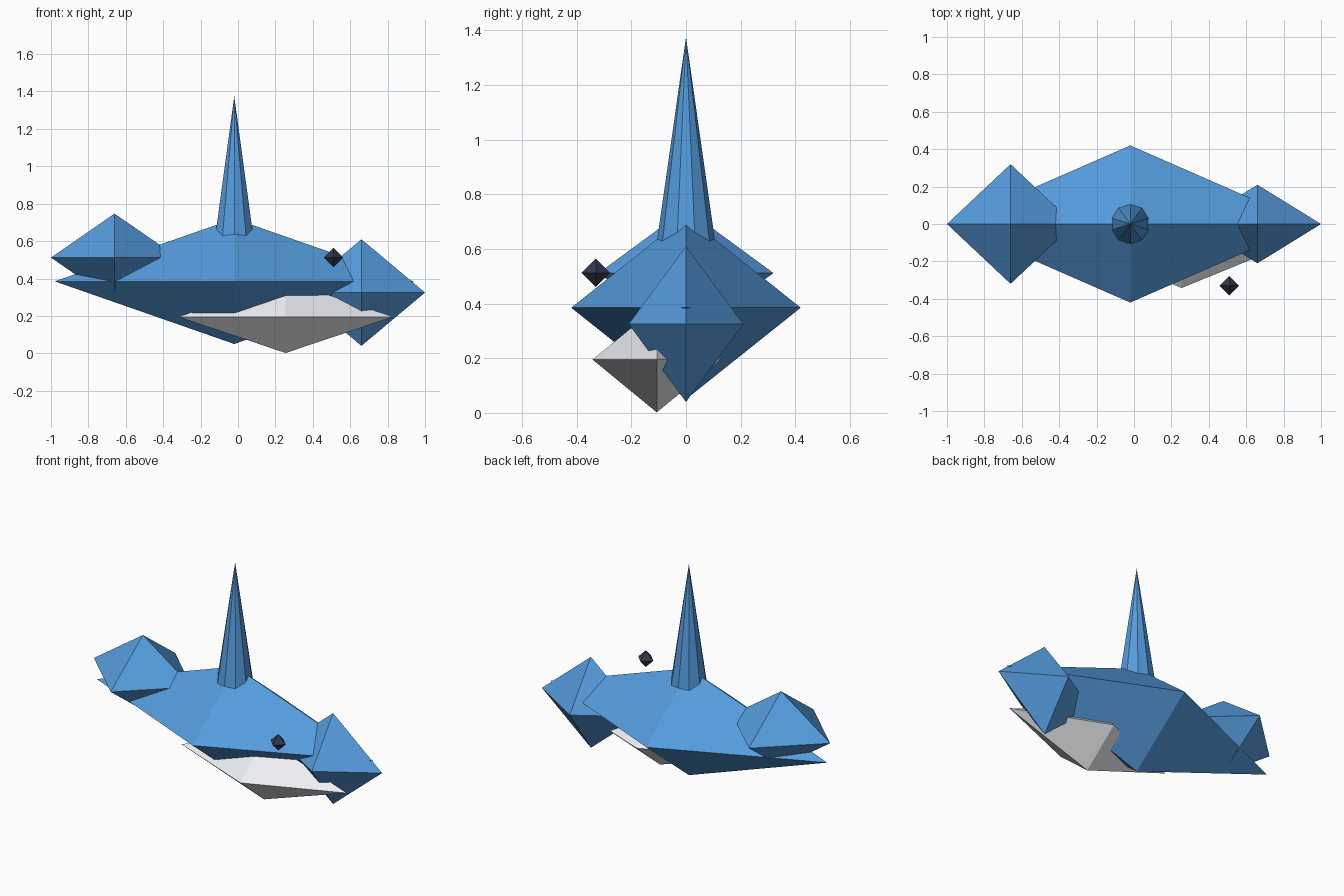
import bpy
import bmesh
from mathutils import Matrix

if "Cube" in bpy.data.objects:
    bpy.data.objects.remove(bpy.data.objects["Cube"])


def material(name, rgb):
    mat = bpy.data.materials.new(name)
    mat.diffuse_color = (*rgb, 1)
    mat.use_nodes = True
    mat.node_tree.nodes["Principled BSDF"].inputs["Base Color"].default_value = mat.diffuse_color
    return mat


def finish(name, bm, mat):
    mesh = bpy.data.meshes.new(name)
    bm.to_mesh(mesh)
    bm.free()
    mesh.materials.append(mat)
    obj = bpy.data.objects.new(name, mesh)
    bpy.context.collection.objects.link(obj)


def octahedron(name, centre, radii, mat):
    """Two four-sided pyramids joined at the waist."""
    bm = bmesh.new()
    place = Matrix.Translation(centre) @ Matrix.Diagonal((*radii, 1))
    bmesh.ops.create_uvsphere(bm, u_segments=4, v_segments=2, radius=1, matrix=place)
    finish(name, bm, mat)


blue = material("blue", (0.09, 0.33, 0.72))
white = material("white", (0.85, 0.87, 0.9))
dark = material("dark", (0.03, 0.04, 0.08))

# Body, head and tail
octahedron("body", (-0.02, 0, 0.385), (0.96, 0.42, 0.335), blue)
octahedron("left_lobe", (-0.66, 0, 0.512), (0.34, 0.32, 0.235), blue)
octahedron("right_lobe", (0.66, 0, 0.325), (0.34, 0.21, 0.285), blue)

# Pale belly and floating eye, both on the front side
octahedron("belly", (0.255, -0.107, 0.195), (0.575, 0.235, 0.193), white)
octahedron("eye", (0.51, -0.33, 0.513), (0.052, 0.052, 0.052), dark)

# Tall pointed spire on the back
base, tip = 0.61, 1.375
bm = bmesh.new()
bmesh.ops.create_cone(bm, cap_ends=True, segments=10, radius1=0.109, radius2=0,
                      depth=tip - base,
                      matrix=Matrix.Translation((-0.02, 0, (base + tip) / 2)))
finish("spire", bm, blue)
